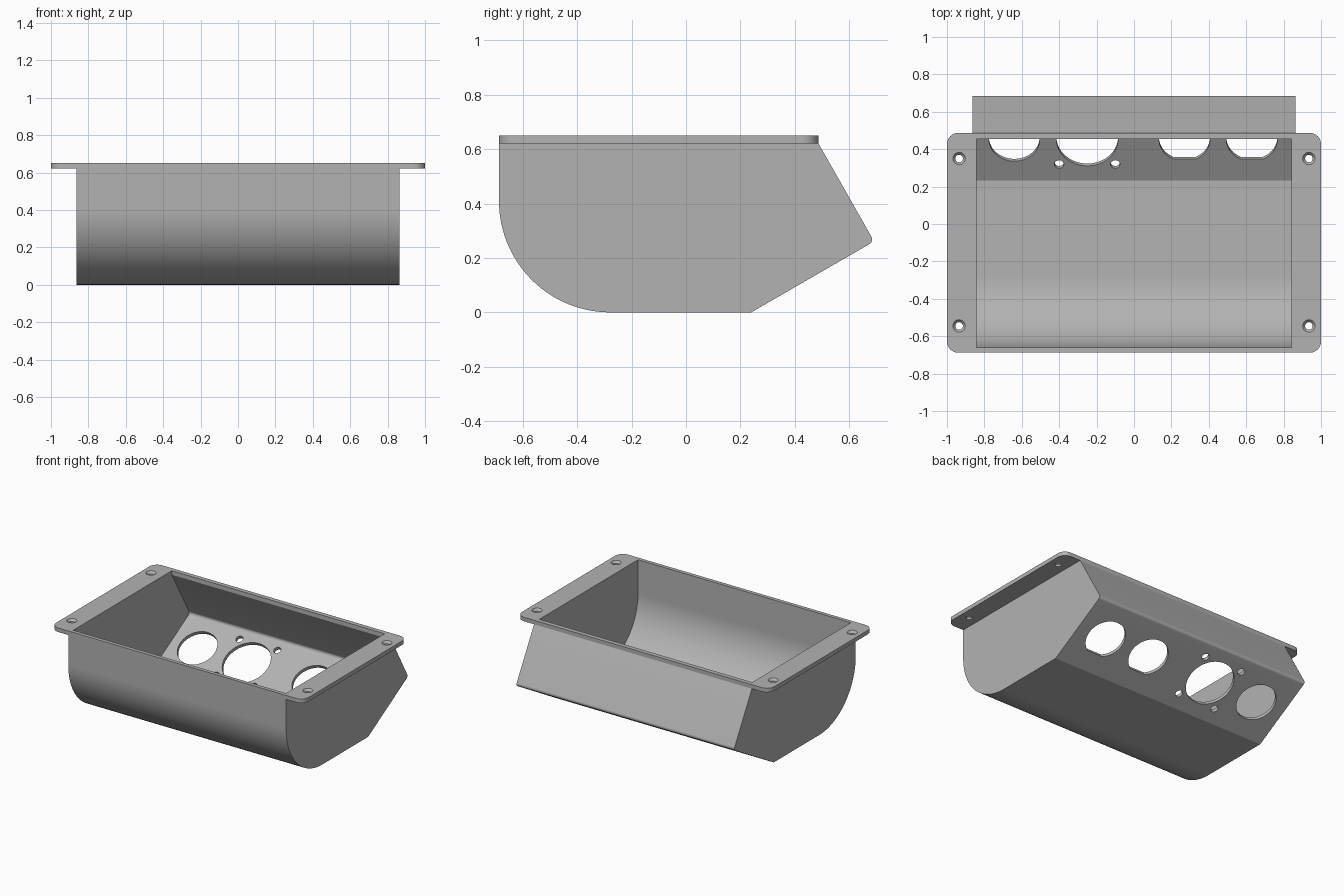
import bpy, bmesh
from math import cos, sin, pi, radians
from mathutils import Vector, Matrix

if "Cube" in bpy.data.objects:
    bpy.data.objects.remove(bpy.data.objects["Cube"])

grey = bpy.data.materials.new("plain grey")
grey.use_nodes = True
grey.diffuse_color = (0.45, 0.45, 0.45, 1)
grey.node_tree.nodes["Principled BSDF"].inputs["Base Color"].default_value = grey.diffuse_color


def rounded(corners, steps=10):
    """Outline from (a, b, radius) corners, with arcs where the radius is not zero."""
    pts, n = [], len(corners)
    for i, (a, b, r) in enumerate(corners):
        p = Vector((a, b))
        if not r:
            pts.append(p)
            continue
        d0 = (Vector(corners[i - 1][:2]) - p).normalized()
        d1 = (Vector(corners[(i + 1) % n][:2]) - p).normalized()
        half = d0.angle(d1) / 2
        centre = p + (d0 + d1).normalized() * r / sin(half)
        reach = r * cos(half) / sin(half)
        s, e = p + d0 * reach - centre, p + d1 * reach - centre
        k = steps * 4 if r > 0.2 else steps
        sweep = s.angle(e)
        for j in range(k + 1):
            f = j / k
            pts.append(centre + (s * sin((1 - f) * sweep) + e * sin(f * sweep)) / sin(sweep))
    return pts


def prism(name, outline, lo, hi, frame, grow=1.0):
    """Extrude an outline from lo to hi along the frame's third axis; grow scales the far end."""
    bm = bmesh.new()
    rings = [[bm.verts.new(frame @ Vector((p[0] * g, p[1] * g, h))) for p in outline]
             for h, g in ((lo, 1.0), (hi, grow))]
    n = len(outline)
    bm.faces.new(rings[0])
    bm.faces.new(rings[1])
    for i in range(n):
        j = (i + 1) % n
        bm.faces.new((rings[0][i], rings[0][j], rings[1][j], rings[1][i]))
    bmesh.ops.recalc_face_normals(bm, faces=bm.faces)
    mesh = bpy.data.meshes.new(name)
    bm.to_mesh(mesh)
    bm.free()
    mesh.materials.append(grey)
    ob = bpy.data.objects.new(name, mesh)
    bpy.context.collection.objects.link(ob)
    return ob


def combine(target, tool, operation):
    bpy.context.view_layer.objects.active = target
    mod = target.modifiers.new("join", "BOOLEAN")
    mod.operation, mod.object, mod.solver = operation, tool, "EXACT"
    bpy.ops.object.modifier_apply(modifier=mod.name)
    bpy.data.objects.remove(tool)


def circle(r, flat=None, n=48):
    """Round outline, optionally cut off by a flat on its lower side."""
    if flat is None:
        return [(r * cos(2 * pi * i / n), r * sin(2 * pi * i / n)) for i in range(n)]
    half = (r * r - flat * flat) ** 0.5
    arc = [(r * cos(2 * pi * i / n), r * sin(2 * pi * i / n)) for i in range(n)]
    arc = [p for p in arc if p[1] > -flat + 0.002]
    arc.sort(key=lambda p: (Vector((0, -1)).angle_signed(Vector(p))) % (2 * pi))
    return [(-half, -flat)] + arc + [(half, -flat)]


# Side profiles run in y and z and are extruded across x
ACROSS = Matrix(((0, 0, 1, 0), (1, 0, 0, 0), (0, 1, 0, 0), (0, 0, 0, 1)))
UP = Matrix.Identity(4)

# Body with a curved front, flat floor and sloped panel behind
tray = prism("enclosure_tray", rounded([
    (-0.688, 0.651, 0), (-0.688, 0, 0.41), (0.24, 0, 0), (0.692, 0.261, 0.02),
    (0.487, 0.622, 0), (0.47, 0.651, 0)]), -0.863, 0.863, ACROSS)

# Mounting flange
flange = prism("mounting_flange", rounded([
    (-1, -0.688, 0.06), (1, -0.688, 0.06), (1, 0.487, 0.06), (-1, 0.487, 0.06)]),
    0.622, 0.651, UP)
combine(tray, flange, "UNION")

# Hollow interior
cavity = prism("cavity_cutter", rounded([
    (-0.661, 0.75, 0), (-0.661, 0.025, 0.384), (0.233, 0.025, 0), (0.658, 0.27, 0.02),
    (0.455, 0.622, 0), (0.455, 0.75, 0)]), -0.843, 0.843, ACROSS)
combine(tray, cavity, "DIFFERENCE")


# Connector openings through the sloped panel
def panel_hole(x, along, outline):
    v = Vector((0, cos(radians(30)), sin(radians(30))))
    w = Vector((0, v.z, -v.y))
    o = Vector((x, 0.466, 0.1305)) + v * along
    frame = Matrix(((1, 0, 0, o.x), (0, v.y, w.y, o.y), (0, v.z, w.z, o.z), (0, 0, 0, 1)))
    combine(tray, prism("panel_cutter", outline, -0.05, 0.03, frame), "DIFFERENCE")


panel_hole(-0.64, 0, circle(0.136))
panel_hole(-0.25, 0, circle(0.165))
for x in (0.27, 0.63):
    panel_hole(x, 0, circle(0.137, 0.123))
for sx in (-1, 1):
    for sv in (-1, 1):
        panel_hole(-0.25 + sx * 0.15, sv * 0.155, circle(0.025, n=24))

# Countersunk screw holes in the flange
for x in (-0.935, 0.935):
    for y in (-0.545, 0.35):
        spot = Matrix.Translation((x, y, 0))
        combine(tray, prism("screw_cutter", circle(0.02, n=24), 0.6, 0.67, spot), "DIFFERENCE")
        combine(tray, prism("sink_cutter", circle(0.02, n=24), 0.635, 0.653, spot, 1.75),
                "DIFFERENCE")

bpy.ops.object.select_all(action="DESELECT")
tray.select_set(True)
bpy.context.view_layer.objects.active = tray
bpy.ops.object.shade_smooth_by_angle(angle=radians(25))
